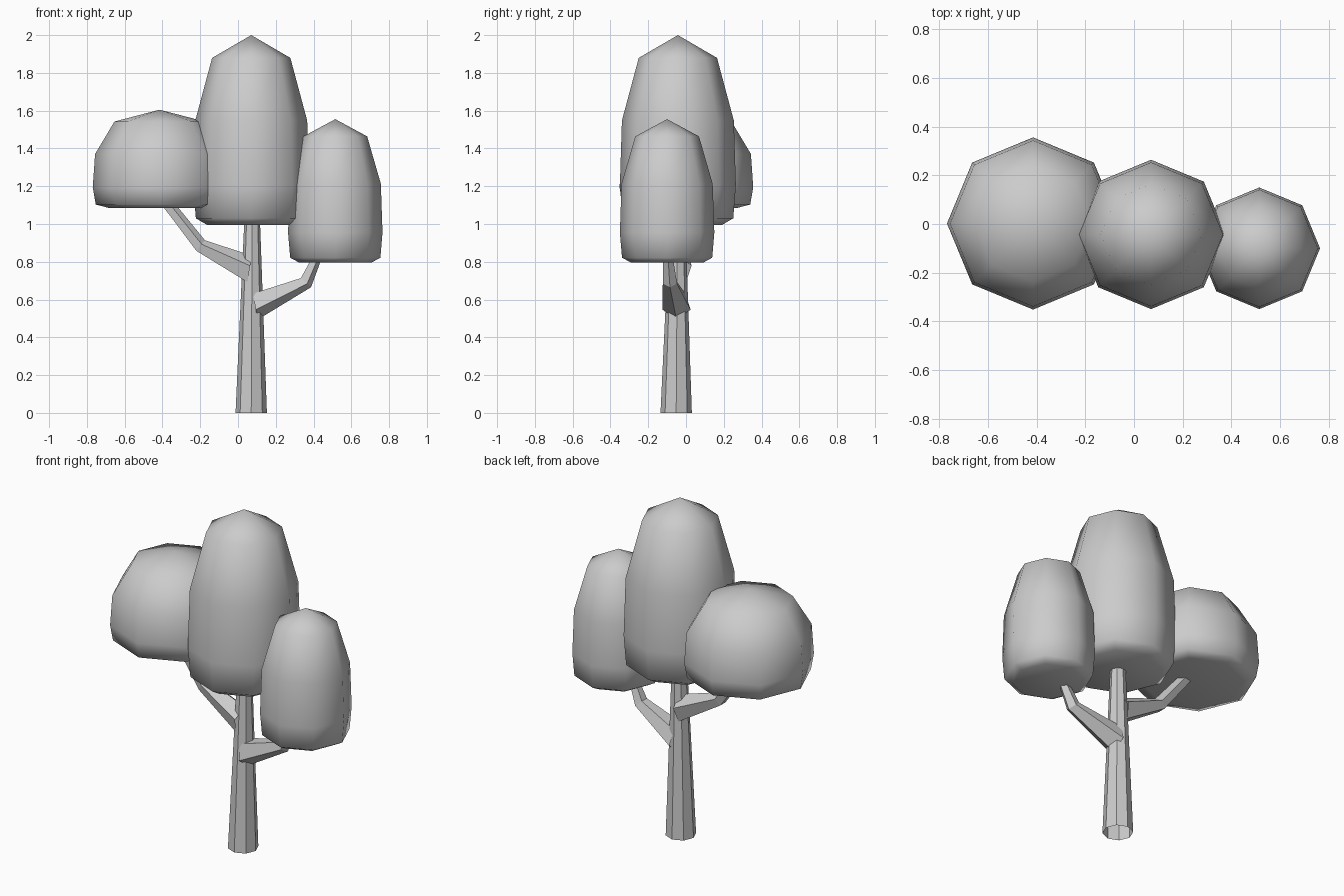
import bpy, bmesh
from math import sin, cos, pi, radians
from mathutils import Vector

if "Cube" in bpy.data.objects:
    bpy.data.objects.remove(bpy.data.objects["Cube"])


def loft(name, rings, cap_start=False, cap_end=False, tip=None, smooth=False):
    """Skin a list of equal-sized point rings into one mesh object."""
    bm = bmesh.new()
    loops = [[bm.verts.new(p) for p in ring] for ring in rings]
    n = len(loops[0])
    for a, b in zip(loops, loops[1:]):
        for i in range(n):
            j = (i + 1) % n
            bm.faces.new((a[i], a[j], b[j], b[i]))
    if cap_start:
        bm.faces.new(loops[0][::-1])
    if tip is not None:
        t = bm.verts.new(tip)
        for i in range(n):
            bm.faces.new((loops[-1][i], loops[-1][(i + 1) % n], t))
    elif cap_end:
        bm.faces.new(loops[-1])
    bmesh.ops.recalc_face_normals(bm, faces=bm.faces)
    for f in bm.faces:
        f.smooth = smooth
    me = bpy.data.meshes.new(name)
    bm.to_mesh(me)
    bm.free()
    ob = bpy.data.objects.new(name, me)
    bpy.context.collection.objects.link(ob)
    return ob


def ring(center, radius, sides, tilt=0.0):
    """Regular polygon; tilt swings its axis from +z towards +x."""
    u = Vector((cos(tilt), 0, -sin(tilt)))
    v = Vector((0, 1, 0))
    c = Vector(center)
    return [c + radius * (u * cos(2 * pi * i / sides) + v * sin(2 * pi * i / sides))
            for i in range(sides)]


# Trunk: tapered octagon, open at the bottom
loft("trunk", [ring((0.07, -0.052, 0), 0.083, 8),
               ring((0.075, -0.045, 1.03), 0.041, 8)])

# Branches: bent tapering tubes (center, radius, tilt in degrees)
branches = {
    "left_branch": [((0.06, -0.045, 0.755), 0.078, -80),
                    ((-0.20, -0.03, 0.883), 0.040, -52),
                    ((-0.385, -0.01, 1.12), 0.032, -38)],
    "right_branch": [((0.09, -0.05, 0.57), 0.078, 80),
                     ((0.357, -0.085, 0.692), 0.040, 42),
                     ((0.42, -0.095, 0.83), 0.026, 22)],
}
for name, path in branches.items():
    loft(name, [ring(c, r, 5, radians(t)) for c, r, t in path], cap_end=True)

# Foliage: one shared profile (height fraction, radius fraction), scaled per clump
profile = [(0.0, 0.76), (0.035, 0.955), (0.21, 1.0), (0.55, 0.965), (0.88, 0.675)]
clumps = {
    "middle_foliage": (0.07, -0.043, 0.307, 0.995, 2.0),
    "left_foliage": (-0.415, 0.002, 0.354, 1.085, 1.605),
    "right_foliage": (0.515, -0.10, 0.25, 0.795, 1.555),
}
for name, (x, y, r, z0, z1) in clumps.items():
    h = z1 - z0
    loft(name, [ring((x, y, z0 + f * h), r * k, 8) for f, k in profile],
         cap_start=True, tip=(x, y, z1), smooth=True)
